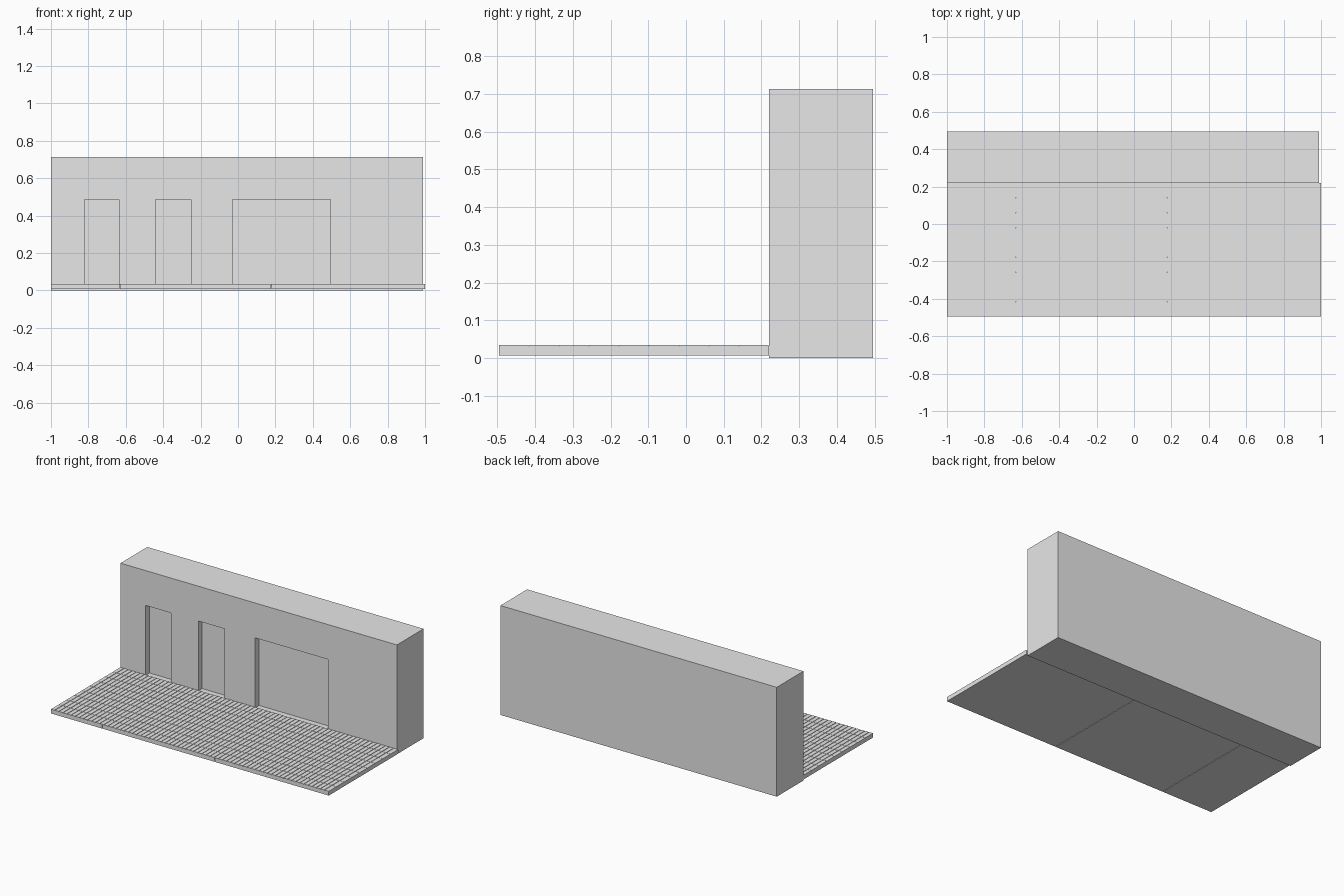
import bpy
import bmesh
from mathutils import Matrix, Vector

cube = bpy.data.objects.get("Cube")
if cube:
    bpy.data.objects.remove(cube, do_unlink=True)

GREY = (0.8, 0.8, 0.8, 1.0)
grey = bpy.data.materials.new("plain grey")
grey.use_nodes = True
grey.diffuse_color = GREY
grey.node_tree.nodes["Principled BSDF"].inputs["Base Color"].default_value = GREY


def add_box(bm, lo, hi):
    lo, hi = Vector(lo), Vector(hi)
    matrix = Matrix.Translation((lo + hi) / 2) @ Matrix.Diagonal((*(hi - lo), 1))
    bmesh.ops.create_cube(bm, size=1, matrix=matrix)


def make_object(name, boxes):
    bm = bmesh.new()
    for lo, hi in boxes:
        add_box(bm, lo, hi)
    mesh = bpy.data.meshes.new(name)
    bm.to_mesh(mesh)
    bm.free()
    mesh.materials.append(grey)
    obj = bpy.data.objects.new(name, mesh)
    bpy.context.collection.objects.link(obj)
    return obj


FRONT, WALL, BACK = -0.495, 0.22, 0.495
DECK_LOW, DECK_TOP = 0.007, 0.035

# Building block with three shallow doorway recesses
wall = make_object("building_wall", [((-1, WALL, 0), (0.99, BACK, 0.712))])
doorways = [(-0.82, -0.635), (-0.44, -0.25), (-0.03, 0.495)]
cutter = make_object("doorway_cutter", [
    ((a, WALL - 0.05, 0.03), (b, WALL + 0.04, 0.485)) for a, b in doorways])
cutter.hide_render = True
cutter.hide_viewport = True
cut = wall.modifiers.new("doorways", 'BOOLEAN')
cut.operation = 'DIFFERENCE'
cut.solver = 'EXACT'
cut.object = cutter

# Pavement in three sections, parted by thin joints
joints = [-1, -0.63, 0.18, 1]
make_object("pavement_base", [
    ((a, FRONT, DECK_LOW), (b - (0.003 if b < 1 else 0), WALL, DECK_TOP - 0.003))
    for a, b in zip(joints, joints[1:])])

# Rows of low paving bars with narrow grooves between them
COLUMNS, ROWS, GAP = 68, 9, 0.004
dx = 2 / COLUMNS
dy = (WALL - FRONT) / ROWS
bars = []
for i in range(COLUMNS):
    for j in range(ROWS):
        x, y = -1 + i * dx, FRONT + j * dy
        right = x + dx - (GAP if i < COLUMNS - 1 else 0)
        bars.append(((x, y, DECK_TOP - 0.0035), (right, y + dy - GAP / 2, DECK_TOP)))
make_object("paving_bars", bars)
